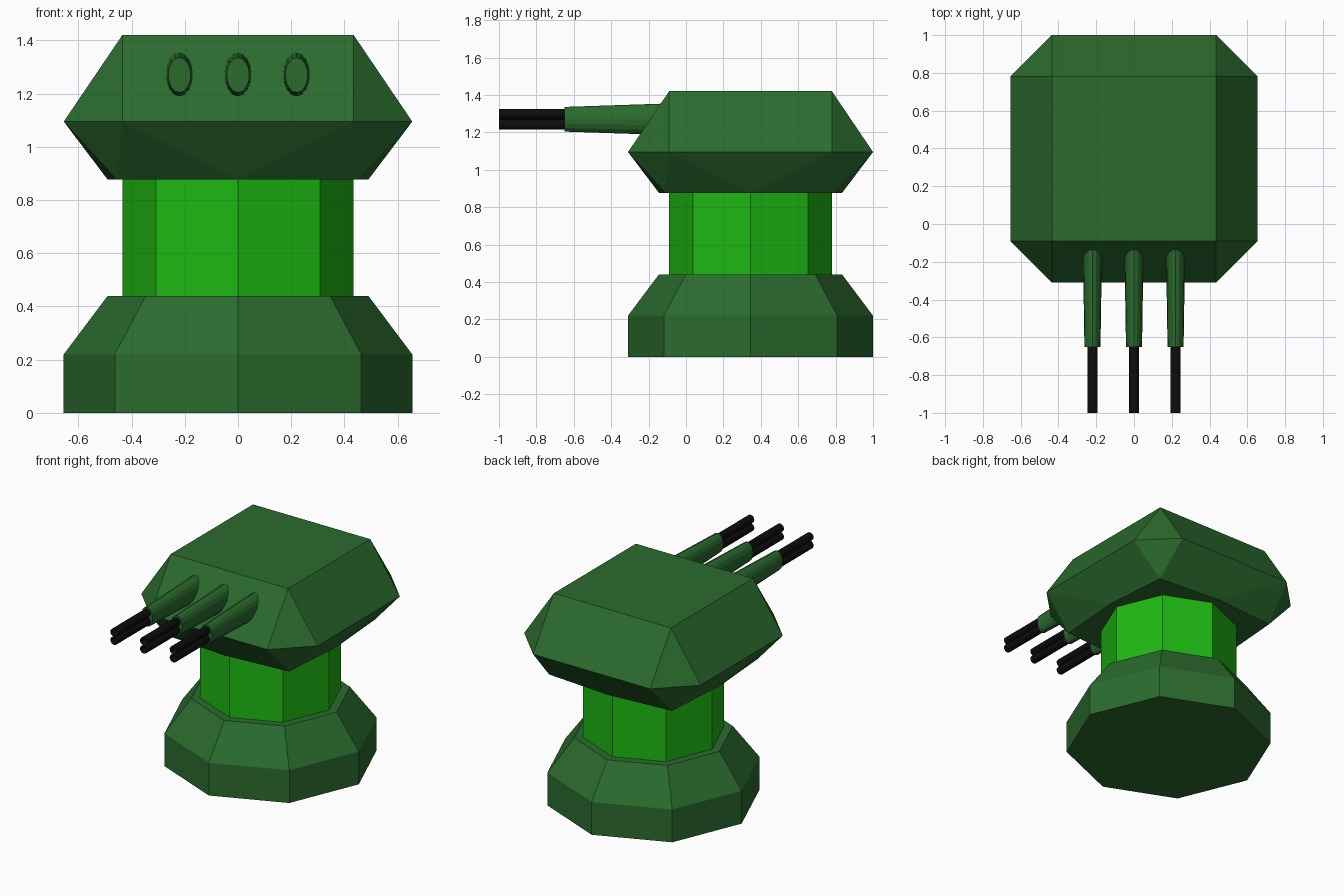
import bpy, bmesh, math

if "Cube" in bpy.data.objects:
    bpy.data.objects.remove(bpy.data.objects["Cube"])

CY = 0.345  # turret axis in y


def material(name, rgb):
    m = bpy.data.materials.new(name)
    m.diffuse_color = (*rgb, 1)
    m.use_nodes = True
    m.node_tree.nodes["Principled BSDF"].inputs["Base Color"].default_value = m.diffuse_color
    return m


DARK = material("dark_green", (0.024, 0.147, 0.027))
BRIGHT = material("bright_green", (0.013, 0.48, 0.006))
BLACK = material("black", (0.004, 0.004, 0.004))


def finish(name, bm, mat):
    bmesh.ops.recalc_face_normals(bm, faces=bm.faces)
    mesh = bpy.data.meshes.new(name)
    bm.to_mesh(mesh)
    bm.free()
    mesh.materials.append(mat)
    obj = bpy.data.objects.new(name, mesh)
    bpy.context.collection.objects.link(obj)
    return obj


def ring(rx, ry, n):
    return [(rx * math.cos(2 * math.pi * i / n), ry * math.sin(2 * math.pi * i / n))
            for i in range(n)]


def loft(name, loops, mat, capped=True):
    """Skin a list of equal-length closed point loops."""
    bm = bmesh.new()
    rows = [[bm.verts.new(p) for p in loop] for loop in loops]
    n = len(rows[0])
    for a, b in zip(rows, rows[1:]):
        for i in range(n):
            j = (i + 1) % n
            bm.faces.new((a[i], a[j], b[j], b[i]))
    if capped:
        bm.faces.new(rows[0])
        bm.faces.new(rows[-1])
    return finish(name, bm, mat)


def octagon_stack(name, profile, mat):
    return loft(name, [[(x, y + CY, z) for x, y in ring(r, r, 8)] for r, z in profile], mat)


# Octagonal base and column
octagon_stack("base", [(0.655, 0), (0.655, 0.22), (0.49, 0.44)], DARK)
octagon_stack("column", [(0.435, 0.44), (0.435, 0.877)], BRIGHT)

# Faceted head: square roof, chamfered waist, octagonal underside
bm = bmesh.new()
signs = [(sx, sy) for sx in (-1, 1) for sy in (-1, 1)]
points = []
for sx, sy in signs:
    points += [(0.435 * sx, 0.435 * sy, 1.42),
               (0.655 * sx, 0.435 * sy, 1.095),
               (0.435 * sx, 0.655 * sy, 1.095),
               (0.455 * sx, 0.455 * sy, 0.877)]
points += [(x, y, 0.877) for x, y in ring(0.49, 0.49, 4)]
for x, y, z in points:
    bm.verts.new((x, y + CY, z))
bmesh.ops.convex_hull(bm, input=bm.verts)
bmesh.ops.dissolve_limit(bm, angle_limit=0.01, verts=bm.verts, edges=bm.edges)
finish("head", bm, DARK)

# Three guns, each a tapered oval sleeve holding two open barrels
for label, gx in (("left", -0.22), ("centre", 0), ("right", 0.22)):
    sleeve = [(-0.65, 0.0425, 0.066), (-0.05, 0.052, 0.086)]
    loft(f"{label}_sleeve",
         [[(gx + x, y, 1.27 + z) for x, z in ring(rx, rz, 16)] for y, rx, rz in sleeve], DARK)
    for level, bz in (("lower", 1.242), ("upper", 1.297)):
        loft(f"{label}_{level}_barrel",
             [[(gx + x, y, bz + z) for x, z in ring(0.027, 0.027, 16)] for y in (-1, -0.65)],
             BLACK, capped=False)
